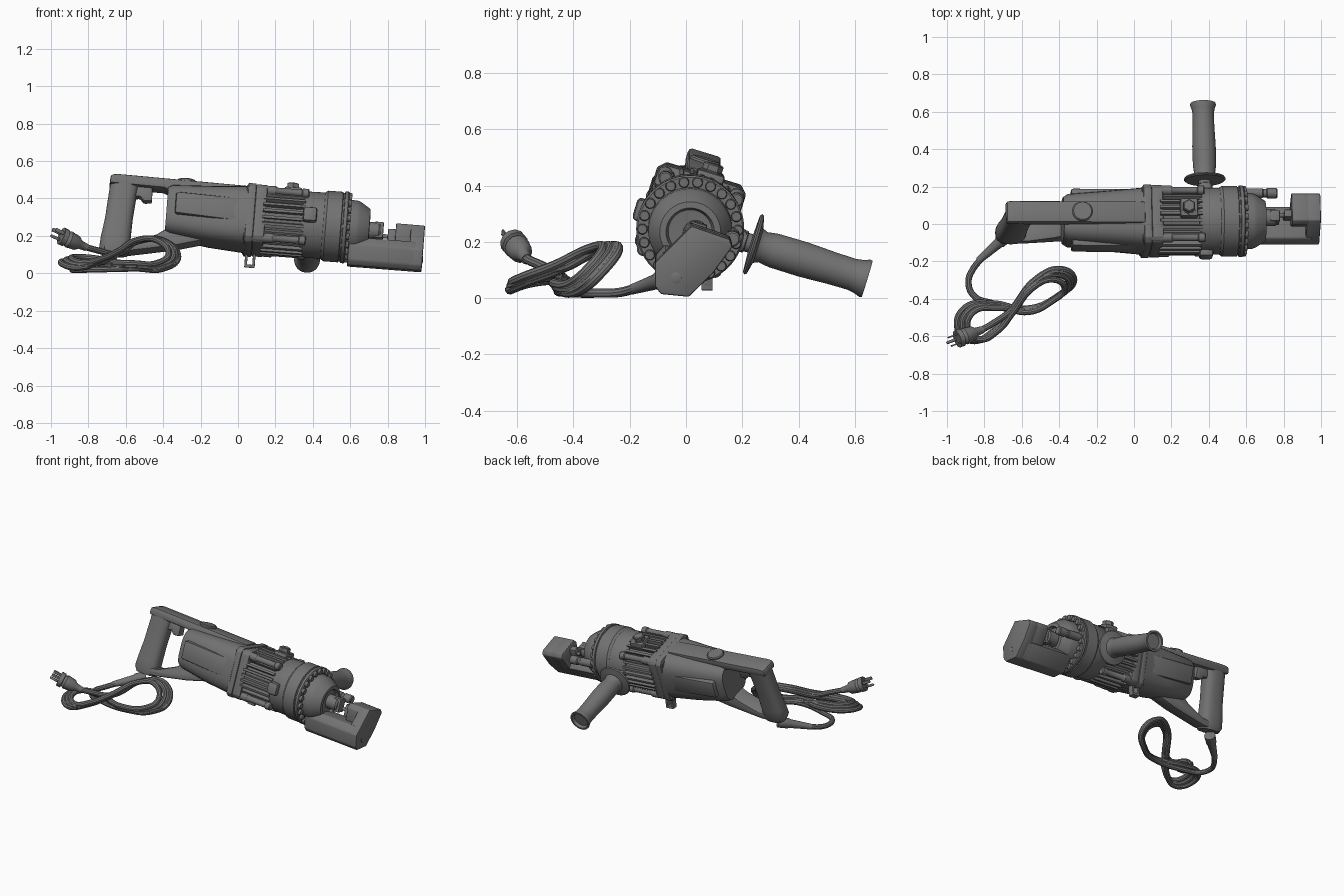
import bpy, bmesh
from math import sin, cos, pi, radians, copysign
from mathutils import Matrix, Vector

if "Cube" in bpy.data.objects:
    bpy.data.objects.remove(bpy.data.objects["Cube"])

T = Matrix.Translation
def R(deg, axis): return Matrix.Rotation(radians(deg), 4, axis)

# The tool lies nose-down (pitch) and leans over onto its side handle (roll)
PITCH = T((0, .015, .29)) @ R(4.5, 'Y')
TOOL = PITCH @ R(-17, 'X')
ALONG_Y, ALONG_Z = R(90, 'Z'), R(-90, 'Y')

dark = bpy.data.materials.new("dark_grey")
dark.diffuse_color = (.17, .17, .17, 1)
dark.use_nodes = True
dark.node_tree.nodes["Principled BSDF"].inputs["Base Color"].default_value = dark.diffuse_color


def loft(name, rings, M=TOOL, bevel=0):
    bm = bmesh.new()
    vs = [[bm.verts.new(p) for p in ring] for ring in rings]
    n = len(vs[0])
    for a, b in zip(vs, vs[1:]):
        for i in range(n):
            bm.faces.new((a[i], a[(i + 1) % n], b[(i + 1) % n], b[i]))
    bm.faces.new(vs[0][::-1])
    bm.faces.new(vs[-1])
    bmesh.ops.recalc_face_normals(bm, faces=bm.faces)
    if bevel:
        sharp = [e for e in bm.edges if e.calc_face_angle(0) > .5]
        bmesh.ops.bevel(bm, geom=sharp, offset=bevel, segments=2, profile=.5,
                        affect='EDGES', clamp_overlap=True)
    me = bpy.data.meshes.new(name)
    bm.to_mesh(me)
    bm.free()
    me.materials.append(dark)
    ob = bpy.data.objects.new(name, me)
    bpy.context.collection.objects.link(ob)
    ob.matrix_world = M
    return ob


def lathe(name, profile, M=TOOL, n=40):
    """Turned part along local X from (x, radius) pairs."""
    return loft(name, [[(x, r * cos(2 * pi * i / n), r * sin(2 * pi * i / n))
                        for i in range(n)] for x, r in profile], M)


def prism_x(name, pts, x0, x1, M=TOOL, bevel=0):
    return loft(name, [[(x, y, z) for y, z in pts] for x in (x0, x1)], M, bevel)


def prism_y(name, pts, y0, y1, M=TOOL, bevel=0):
    return loft(name, [[(x, y, z) for x, z in pts] for y in (y0, y1)], M, bevel)


def box(name, lo, hi, M=TOOL, bevel=.005):
    (a, b, c), (d, e, f) = lo, hi
    return prism_y(name, [(a, c), (d, c), (d, f), (a, f)], b, e, M, bevel)


def superellipse(cx, cy, a, b, power, n=32):
    pts = []
    for i in range(n):
        c, s = cos(2 * pi * i / n), sin(2 * pi * i / n)
        pts.append((cx + copysign(abs(c) ** power, c) * a,
                    cy + copysign(abs(s) ** power, s) * b))
    return pts


# Motor housing with flat raised side panels
loft("motor_housing", [[(x, y, z) for y, z in superellipse(0, cz, a, b, .62)]
     for x, cz, a, b in ((-.385, .01, .115, .125), (-.36, .01, .132, .135),
                         (-.15, 0, .15, .155), (.05, 0, .168, .168))])
for s in (-1, 1):
    prism_y("side_panel", [(-.34, -.04), (.045, -.06), (.045, .07), (-.34, .08)],
            s * .1, s * .161, bevel=.012)

# Rear D-handle: top beam, grip, lower strut and trigger
prism_y("top_beam", [(-.70, .13), (-.695, .178), (-.66, .184), (.05, .174), (.05, .1),
                     (-.36, .1), (-.40, .125)], -.06, .06, bevel=.012)
loft("rear_grip", [[(x, y, z) for x, y in superellipse(cx, 0, a, b, .75)]
     for z, cx, a, b in ((.15, -.617, .078, .058), (.08, -.625, .075, .058),
                         (-.05, -.635, .074, .056), (-.16, -.644, .08, .06),
                         (-.22, -.646, .082, .062), (-.25, -.642, .07, .052))])
prism_y("lower_strut", [(-.71, -.205), (-.70, -.25), (-.56, -.24), (-.32, -.19), (-.18, -.15),
                        (-.18, -.09), (-.37, -.09), (-.42, -.13), (-.55, -.19)],
        -.055, .055, bevel=.014)
prism_y("trigger", [(-.56, .14), (-.47, .14), (-.465, .055), (-.51, .05), (-.53, .075),
                    (-.56, .07)], -.03, .03, bevel=.008)
lathe("brush_cap", [(.15, .054), (.186, .054), (.192, .048)], TOOL @ T((-.29, 0, 0)) @ ALONG_Z)

# Square gearbox plates
a, c = .165, .138
square = [(a, -c), (a, c), (c, a), (-c, a), (-a, c), (-a, -c), (-c, -a), (c, -a)]
prism_x("rear_plate", square, .042, .085, bevel=.006)
prism_x("front_plate", [(y * .98, z * .98) for y, z in square], .085, .145, bevel=.006)

# Finned gearbox with long corner bolts
ribs = 30
fin = []
for i in range(ribs):
    for t, r in ((0, .158), (.45, .156), (.55, .181), (.93, .181)):
        ang = 2 * pi * (i + t) / ribs
        fin.append((r * cos(ang), r * sin(ang)))
prism_x("cooling_fins", fin, .13, .355)
for y in (-.132, .132):
    for z in (-.132, .132):
        lathe("corner_bolt", [(.035, .018), (.04, .024), (.19, .026), (.20, .019), (.33, .019),
                              (.335, .025), (.365, .025), (.37, .02)], TOOL @ T((0, y, z)), 16)
box("top_pad", (.235, -.03, .14), (.33, .07, .196), bevel=.01)
lathe("top_plug", [(.18, .042), (.2, .042), (.201, .036), (.222, .036), (.226, .03)],
      TOOL @ T((.28, .02, 0)) @ ALONG_Z, 6)
# Handle mounting bosses on both sides
for s in (-1, 1):
    b = s * .15, s * .205
    box("handle_boss", (.345, min(b), -.04), (.419, max(b), .04), bevel=.014)

# Hanging bracket under the gearbox
for x in (.053, .095):
    box("bracket_leg", (x, .04, -.255), (x + .014, .08, -.16), PITCH, .003)
box("bracket_bar", (.053, .04, -.255), (.109, .08, -.238), PITCH, .003)

# Hydraulic cylinder, bolted flange and nose
lathe("hydraulic_cylinder", [(.34, .165), (.36, .176), (.455, .178), (.47, .189), (.55, .189),
                             (.553, .183), (.56, .183), (.563, .192), (.58, .192), (.586, .186)], n=64)
for i in range(22):
    ang = 2 * pi * i / 22
    lathe("flange_bolt", [(.56, .019), (.595, .019), (.6, .016)],
          TOOL @ T((0, .17 * cos(ang), .17 * sin(ang))), 12)
lathe("nose_cone", [(.57, .15), (.63, .149), (.65, .142), (.69, .117), (.703, .108), (.705, .086),
                    (.685, .078), (.683, .05)], n=56)
lathe("piston", [(.66, .046), (.755, .046), (.765, .038)], TOOL @ T((0, .02, 0)), 24)
box("piston_blade", (.73, -.01, -.045), (.78, .05, .045), bevel=.006)
lathe("release_valve", [(.57, .026), (.69, .026), (.695, .022), (.71, .022),
                        (.715, .028), (.765, .028), (.77, .022)],
      PITCH @ T((0, .15, -.02)), 20)

# Cutter head: low jaw trough, full-height end plate, hook block and blade
low = [(-.125, -.085), (-.09, -.045), (.055, -.09), (.08, -.125), (-.005, -.208),
       (-.105, -.198), (-.125, -.17)]
tall = [(-.125, -.085), (.005, .045), (.14, -.002), (.15, -.03), (.08, -.125), (-.005, -.208),
        (-.105, -.198), (-.125, -.17)]
hook = [(.005, .045), (.14, -.002), (.15, -.03), (.08, -.125), (-.03, -.1), (-.02, .02)]
prism_x("lower_jaw", low, .60, .96, PITCH, .008)
prism_x("end_plate", tall, .925, 1.0, PITCH, .007)
prism_x("cutter_hook", hook, .845, .94, PITCH, .006)
box("hook_blade", (.805, .02, -.06), (.86, .06, .02), TOOL, .006)
lathe("blade_screw", [(.78, .012), (.81, .012)], TOOL @ T((0, .04, -.02)), 12)
lathe("head_pin", [(.98, .02), (1.002, .02), (1.003, .018)], PITCH @ T((0, -.05, -.14)), 20)

# Side handle with guard disc
lathe("side_handle", [(.17, .04), (.205, .04), (.208, .034), (.224, .034), (.228, .105),
                      (.234, .112), (.242, .108), (.252, .064), (.27, .056), (.31, .062), (.42, .063),
                      (.53, .058), (.60, .057), (.625, .061), (.648, .069), (.657, .068),
                      (.657, .056), (.64, .048)], TOOL @ T((.385, 0, 0)) @ ALONG_Y)


def aim(start, end):
    d = Vector(end) - Vector(start)
    return T(start) @ d.to_track_quat('X', 'Z').to_matrix().to_4x4(), d.length


# Strain relief where the cord leaves the grip
M, L = aim((-.67, -.055, .075), (-.83, -.195, .03))
lathe("strain_relief", [(0, .036), (L * .3, .033), (L * .35, .028), (L, .018)], M, 16)

# Power cord: lead, three crossed loops, then up to the plug
loop = [(-.55, -.45, .025), (-.4, -.38, .025), (-.32, -.3, .09), (-.4, -.24, .175),
        (-.52, -.29, .175), (-.65, -.45, .1), (-.75, -.57, .055), (-.87, -.625, .03),
        (-.945, -.55, .055), (-.9, -.445, .065), (-.75, -.425, .05)]
mid = Vector((-.62, -.43, .05))


def coil(k):
    return [mid + (Vector(p) - mid) * (1 - .085 * k) + Vector((0, -.012 * k, .012 * k)) for p in loop]


path = [(-.8, -.17, .038), (-.86, -.24, .02), (-.885, -.31, .018), (-.855, -.385, .018),
        (-.77, -.42, .02)]
for k in (0, 1, 2):
    path += coil(k)
path += coil(.5)[:6] + [(-.76, -.535, .125), (-.83, -.575, .145)]
cu = bpy.data.curves.new("power_cord", 'CURVE')
cu.dimensions = '3D'
cu.bevel_depth, cu.bevel_resolution, cu.resolution_u = .017, 3, 8
cu.use_fill_caps = True
sp = cu.splines.new('BEZIER')
sp.bezier_points.add(len(path) - 1)
for bp, p in zip(sp.bezier_points, path):
    bp.co = p
    bp.handle_left_type = bp.handle_right_type = 'AUTO'
cu.materials.append(dark)
cord = bpy.data.objects.new("power_cord", cu)
bpy.context.collection.objects.link(cord)

# Three-pin plug
M, L = aim((-.81, -.565, .138), (-.945, -.615, .2))
lathe("plug_body", [(0, .02), (.04, .024), (.06, .04), (.11, .046), (L - .03, .036), (L - .028, .048),
                    (L, .048)], M, 12)
for y, z in ((-.024, .015), (.024, .015)):
    box("plug_blade", (L - .01, y - .004, z - .01), (L + .052, y + .004, z + .01), M, .001)
lathe("plug_ground_pin", [(L - .01, .008), (L + .05, .008), (L + .057, .004)], M @ T((0, 0, -.022)), 10)

# Finish: cord to mesh, smooth shading with sharp edges kept
bpy.ops.object.select_all(action='DESELECT')
cord.select_set(True)
bpy.context.view_layer.objects.active = cord
bpy.ops.object.convert(target='MESH')
bpy.ops.object.select_all(action='SELECT')
bpy.ops.object.shade_smooth_by_angle(angle=radians(35))
